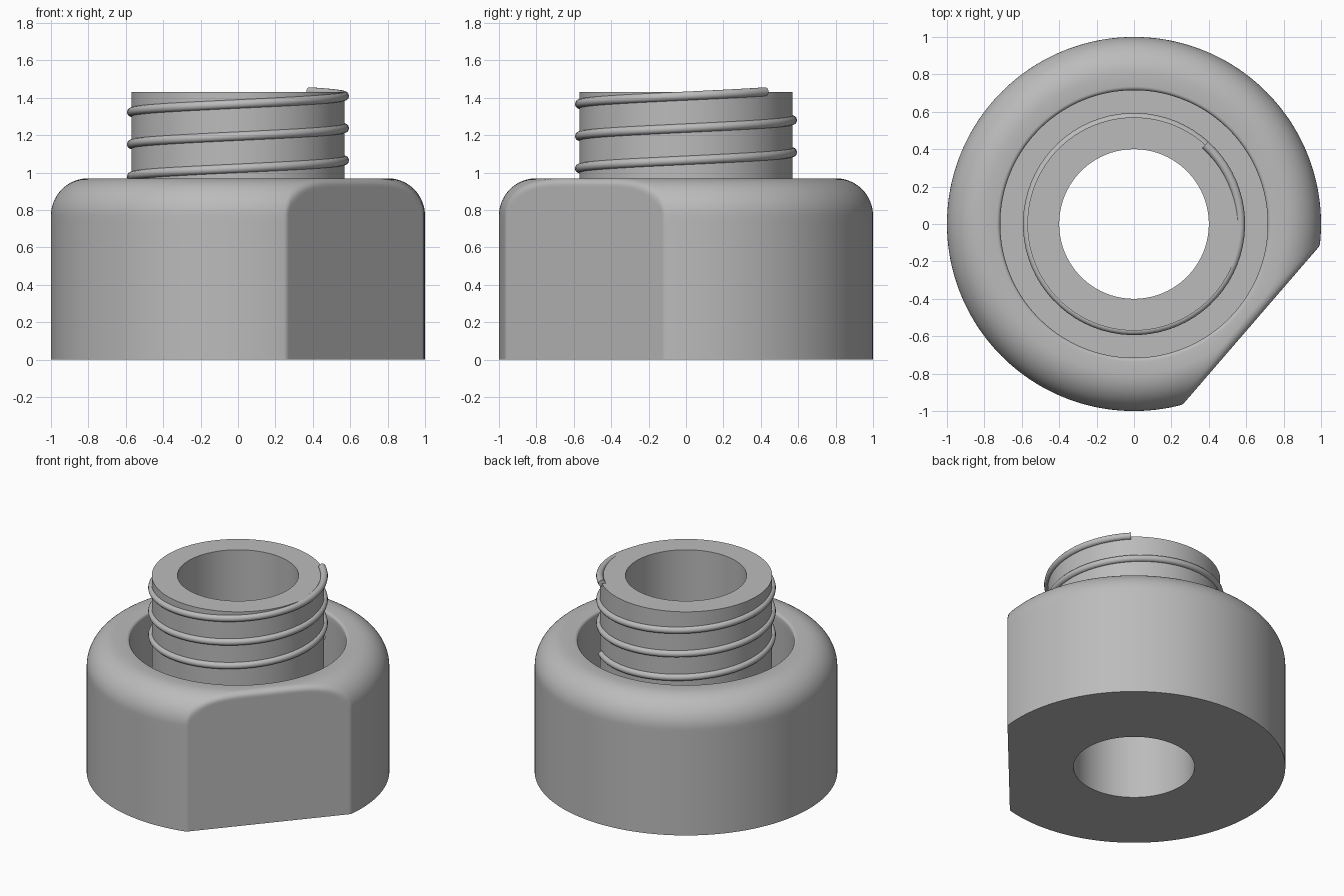
import bpy, bmesh
from math import cos, sin, pi, radians, sqrt, hypot, degrees, acos

if "Cube" in bpy.data.objects:
    bpy.data.objects.remove(bpy.data.objects["Cube"])

# Main dimensions
OUTER, HEIGHT, FILLET = 1.0, 0.97, 0.2
FLAT_DIST, FLAT_ANGLE, EDGE_ROUND = 0.828, -40.8, 0.045
LIP, LIP_ROUND, FLOOR = 0.715, 0.02, 0.25
NECK, NECK_TOP, BORE = 0.57, 1.43, 0.4

grey = bpy.data.materials.new("plain grey")
grey.use_nodes = True
colour = (0.5, 0.5, 0.5, 1)
grey.diffuse_color = colour
grey.node_tree.nodes["Principled BSDF"].inputs["Base Color"].default_value = colour


def finish(name, bm):
    bmesh.ops.recalc_face_normals(bm, faces=bm.faces)
    mesh = bpy.data.meshes.new(name)
    bm.to_mesh(mesh)
    bm.free()
    mesh.materials.append(grey)
    obj = bpy.data.objects.new(name, mesh)
    bpy.context.collection.objects.link(obj)
    bpy.ops.object.select_all(action="DESELECT")
    obj.select_set(True)
    bpy.context.view_layer.objects.active = obj
    bpy.ops.object.shade_smooth_by_angle(angle=radians(30))
    return obj


def bridge(bm, a, b):
    for i in range(len(a)):
        j = (i + 1) % len(a)
        bm.faces.new((a[i], a[j], b[j], b[i]))


# Signed distance to the filleted shell cut by the wrench flat, with a rolled edge
def shell_distance(rho, z, turn):
    dr, dz = rho - (OUTER - FILLET), z - (HEIGHT - FILLET)
    if dr > 0 and dz > 0:
        length = hypot(dr, dz)
        body, radial = length - FILLET, dr / max(length, 1e-9)
    elif dr > dz:
        body, radial = rho - OUTER, 1.0
    else:
        body, radial = z - HEIGHT, 0.0
    flat = rho * cos(turn) - FLAT_DIST
    c = radial * cos(turn)
    a, b = flat + EDGE_ROUND, body + EDGE_ROUND
    if a > c * b and b > c * a and a > 0 and b > 0:
        return sqrt((a * a + b * b - 2 * c * a * b) / (1 - c * c)) - EDGE_ROUND
    return max(flat, body)


def shell_radius(z, turn):
    low, high = LIP + LIP_ROUND, OUTER
    for _ in range(30):
        mid = (low + high) / 2
        if shell_distance(mid, z, turn) > 0:
            high = mid
        else:
            low = mid
    return low


# Angles around the axis, denser at the two upright edges of the flat
half = degrees(acos(FLAT_DIST / OUTER))
turns = {round(i * 1.5 - 180, 3) for i in range(240)}
for side in (-1, 1):
    turns |= {round(side * half + k * 0.25, 3) for k in range(-6, 7)}
turns = [radians(t) for t in sorted(turns)]
base = radians(FLAT_ANGLE)


def ring(bm, z, radius=None):
    verts = []
    for t in turns:
        rho = radius if radius else shell_radius(z, t)
        verts.append(bm.verts.new((rho * cos(base + t), rho * sin(base + t), z)))
    return verts


# Body: outer shell, deep ring groove, hollow neck and through bore
bm = bmesh.new()
rings = [ring(bm, 0, BORE), ring(bm, 0)]
rings += [ring(bm, z) for z in (0.2, 0.4, 0.6, 0.74)]
steps = 18
for i in range(steps + 1):
    a = pi / 2 * min(i / steps, 0.992)
    rings.append(ring(bm, HEIGHT - FILLET + FILLET * sin(a)))
for i in range(5):
    a = pi / 2 * i / 4
    rings.append(ring(bm, HEIGHT - LIP_ROUND + LIP_ROUND * cos(a),
                      LIP + LIP_ROUND - LIP_ROUND * sin(a)))
rings += [ring(bm, z, r) for z, r in
          ((HEIGHT - 0.05, LIP), (FLOOR, LIP), (FLOOR, NECK), (NECK_TOP, NECK), (NECK_TOP, BORE))]
for a, b in zip(rings, rings[1:] + rings[:1]):
    bridge(bm, a, b)
finish("threaded_body", bm)

# Thread: round wire wound three turns around the neck
PITCH, WIRE, START_Z, START = 0.172, 0.024, 0.917, radians(48)
bm = bmesh.new()
loops = []
count = 3 * 72
for i in range(count + 1):
    t = START + 3 * 2 * pi * i / count
    z = START_Z + PITCH * 3 * i / count
    loop = []
    for k in range(14):
        a = 2 * pi * k / 14
        r = NECK + WIRE * cos(a)
        loop.append(bm.verts.new((r * cos(t), r * sin(t), z + WIRE * sin(a))))
    loops.append(loop)
for a, b in zip(loops, loops[1:]):
    bridge(bm, a, b)
bm.faces.new(loops[0])
bm.faces.new(loops[-1])
finish("thread", bm)
